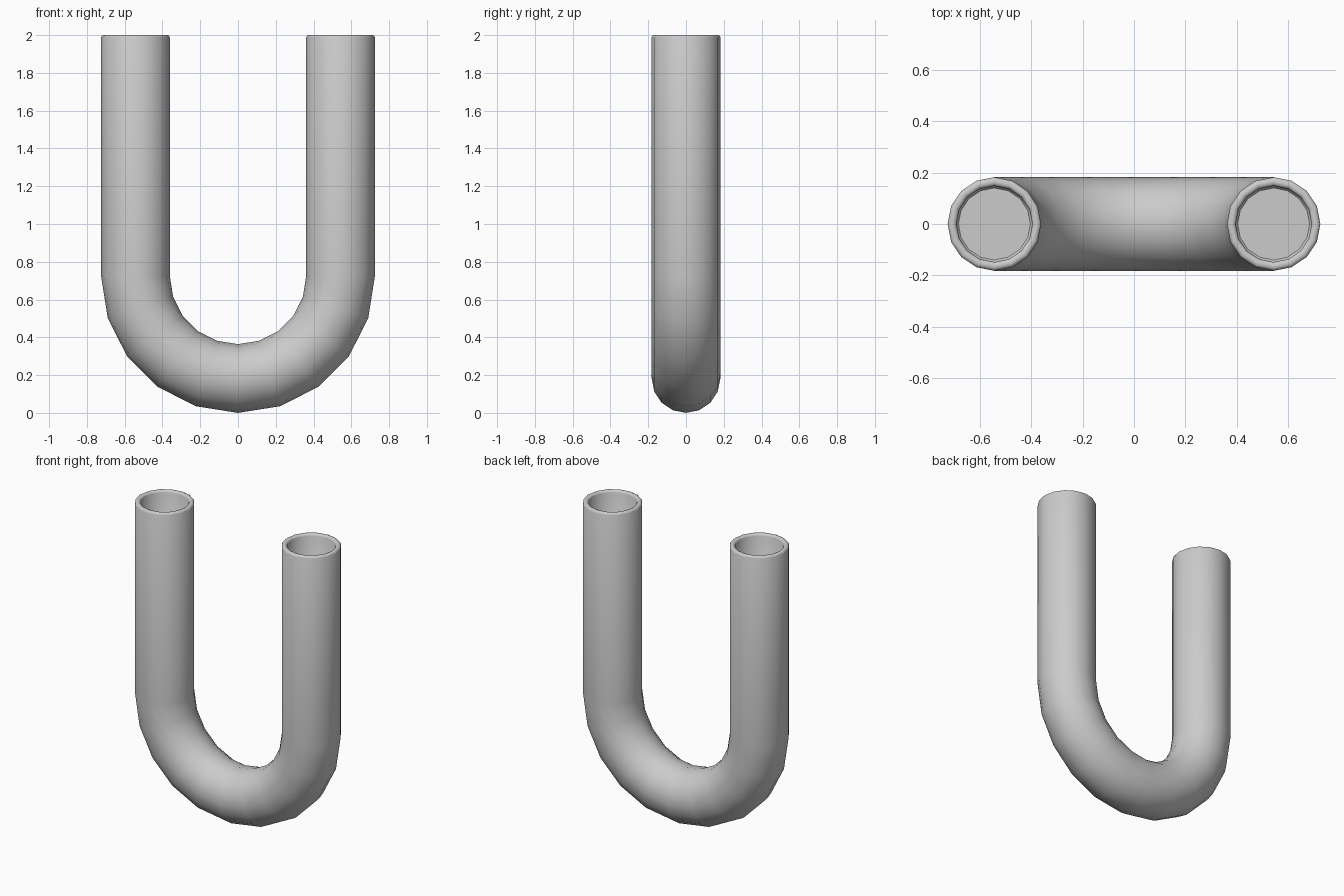
import bpy
import bmesh
from math import cos, sin, pi
from mathutils import Vector

cube = bpy.data.objects.get("Cube")
if cube:
    bpy.data.objects.remove(cube)

SIDES = 16
BEND_STEPS = 10
BEND_R = 0.543
TUBE_R = 0.182
BORE_R = 0.148
TOP = 2.0
BEND_Z = BEND_R + TUBE_R
FLOOR_Z = TOP - 0.3

grey = bpy.data.materials.new("plain grey")
grey.use_nodes = True
colour = (0.6, 0.6, 0.6, 1)
grey.diffuse_color = colour
grey.node_tree.nodes["Principled BSDF"].inputs["Base Color"].default_value = colour

# Profile of one open end, from the bore floor over the rounded rim: (radius, height)
end = [(BORE_R - 0.008, FLOOR_Z), (BORE_R, FLOOR_Z + 0.008),
       (BORE_R, TOP - 0.012), (BORE_R + 0.004, TOP - 0.004), (BORE_R + 0.012, TOP),
       (TUBE_R - 0.012, TOP), (TUBE_R - 0.004, TOP - 0.004), (TUBE_R, TOP - 0.012)]

# Rings along the whole pipe: (centre, outward direction, radius)
out = Vector((1, 0, 0))
left_end = [(Vector((BEND_R, 0, z)), out, r) for r, z in end]
right_end = [(Vector((-BEND_R, 0, z)), -out, r) for r, z in reversed(end)]
bend = []
for i in range(BEND_STEPS + 1):
    a = pi * i / BEND_STEPS
    d = Vector((cos(a), 0, -sin(a)))
    bend.append((Vector((0, 0, BEND_Z)) + d * BEND_R, d, TUBE_R))

bm = bmesh.new()
rings = []
for centre, d, r in left_end + bend + right_end:
    ring = []
    for k in range(SIDES):
        t = 2 * pi * k / SIDES
        ring.append(bm.verts.new(centre + d * (r * cos(t)) + Vector((0, r * sin(t), 0))))
    rings.append(ring)

# Skin the rings and close both bore floors
for a, b in zip(rings, rings[1:]):
    for k in range(SIDES):
        n = (k + 1) % SIDES
        bm.faces.new((a[k], a[n], b[n], b[k]))
bm.faces.new(rings[0])
bm.faces.new(rings[-1])
bmesh.ops.recalc_face_normals(bm, faces=bm.faces)

mesh = bpy.data.meshes.new("u_pipe")
bm.to_mesh(mesh)
bm.free()
mesh.materials.append(grey)
pipe = bpy.data.objects.new("u_pipe", mesh)
bpy.context.collection.objects.link(pipe)
bpy.ops.object.select_all(action="DESELECT")
pipe.select_set(True)
bpy.context.view_layer.objects.active = pipe
bpy.ops.object.shade_smooth_by_angle(angle=pi / 4)
